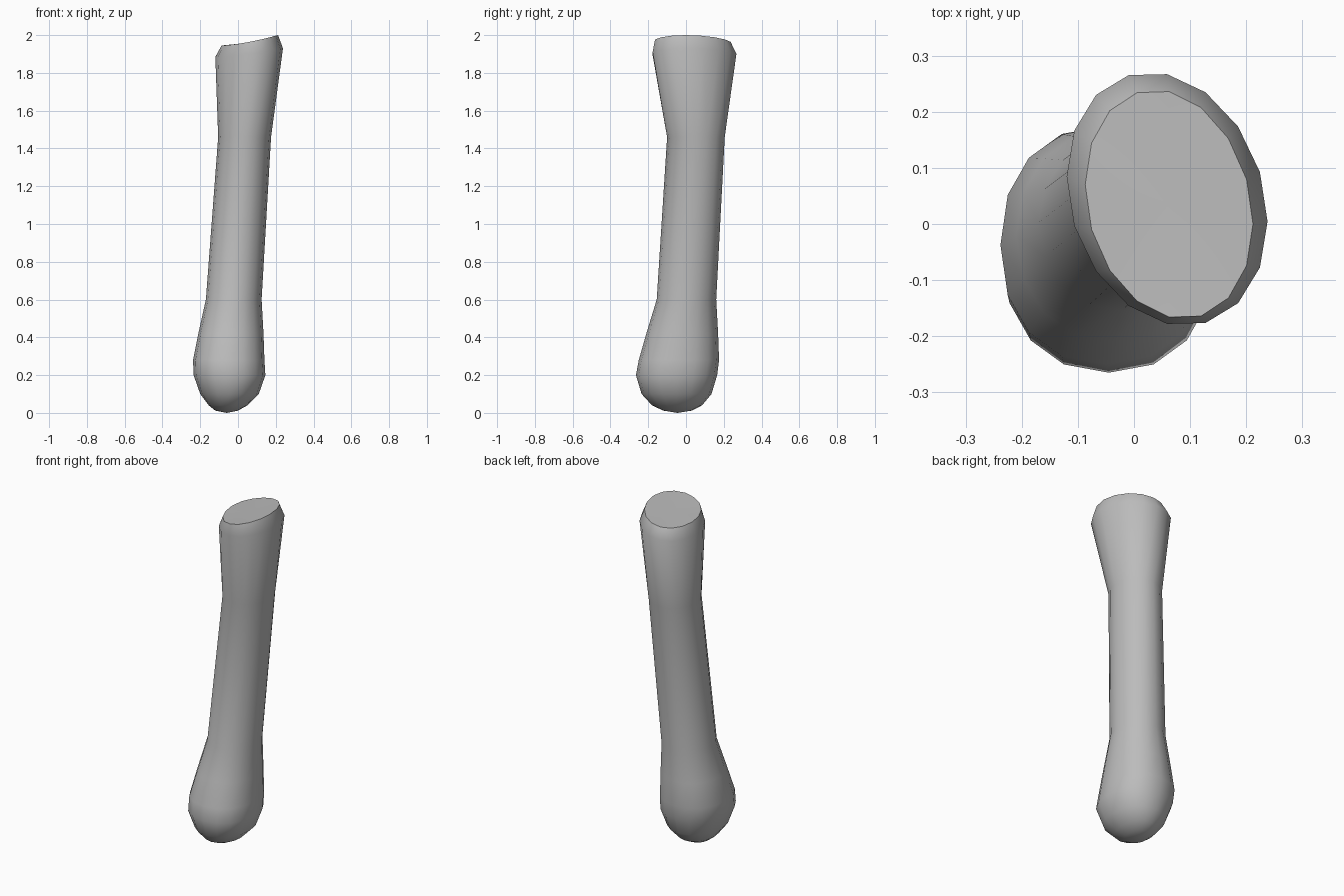
import bpy
import bmesh
from math import cos, sin, radians, tau, copysign

cube = bpy.data.objects.get("Cube")
if cube:
    bpy.data.objects.remove(cube)

SIDES = 16

# Single bone colour
grey = bpy.data.materials.new("bone grey")
grey.use_nodes = True
colour = (0.5, 0.5, 0.5, 1)
grey.diffuse_color = colour
grey.node_tree.nodes["Principled BSDF"].inputs["Base Color"].default_value = colour

# Cross-sections: height, x range, y range, tilt up to +x, skew, squareness
SECTIONS = [
    (0.012, -0.12, 0.00, -0.12, 0.03, 0, 0, 1),
    (0.04, -0.155, 0.05, -0.18, 0.085, 0, 0, 1),
    (0.10, -0.20, 0.11, -0.235, 0.135, 0, 0, 0.95),
    (0.20, -0.235, 0.145, -0.265, 0.165, 0, 0, 0.9),
    (0.28, -0.238, 0.14, -0.25, 0.175, 0, 0, 0.9),
    (0.42, -0.21, 0.135, -0.21, 0.17, 0, 0, 0.95),
    (0.60, -0.17, 0.125, -0.155, 0.16, 0, 0, 1),
    (1.46, -0.105, 0.175, -0.10, 0.205, 0, 0, 1),
    (1.885, -0.12, 0.238, -0.178, 0.267, 0.045, -0.04, 1),
    (1.945, -0.087, 0.212, -0.166, 0.236, 0.055, -0.035, 1),
]


def power(v, e):
    return copysign(abs(v) ** e, v)


def add_section(bm, z, x0, x1, y0, y1, tilt, skew, square):
    ring = []
    for i in range(SIDES):
        c, s = cos(tau * i / SIDES), sin(tau * i / SIDES)
        x = (x0 + x1) / 2 + (x1 - x0) / 2 * power(c, square)
        y = (y0 + y1) / 2 + (y1 - y0) / 2 * power(s, square) + skew * c
        ring.append(bm.verts.new((x, y, z + tilt * ((1 + c) / 2) ** 1.5)))
    return ring


def close_end(bm, ring, point):
    tip = bm.verts.new(point)
    for a, b in zip(ring, ring[1:] + ring[:1]):
        bm.faces.new((a, b, tip))


# Loft the shaft, rounded lower knuckle and flared upper head
bm = bmesh.new()
rings = [add_section(bm, *section) for section in SECTIONS]
for low, high in zip(rings, rings[1:]):
    for i in range(SIDES):
        j = (i + 1) % SIDES
        bm.faces.new((low[i], low[j], high[j], high[i]))

# Rounded bottom tip and slightly dished top face
close_end(bm, rings[0], (-0.06, -0.045, 0))
close_end(bm, rings[-1], (0.06, 0.035, 1.96))
bmesh.ops.recalc_face_normals(bm, faces=bm.faces)

mesh = bpy.data.meshes.new("bone")
bm.to_mesh(mesh)
bm.free()
mesh.materials.append(grey)
bone = bpy.data.objects.new("bone", mesh)
bpy.context.collection.objects.link(bone)

bpy.ops.object.select_all(action="DESELECT")
bone.select_set(True)
bpy.context.view_layer.objects.active = bone
bpy.ops.object.shade_smooth_by_angle(angle=radians(38))
